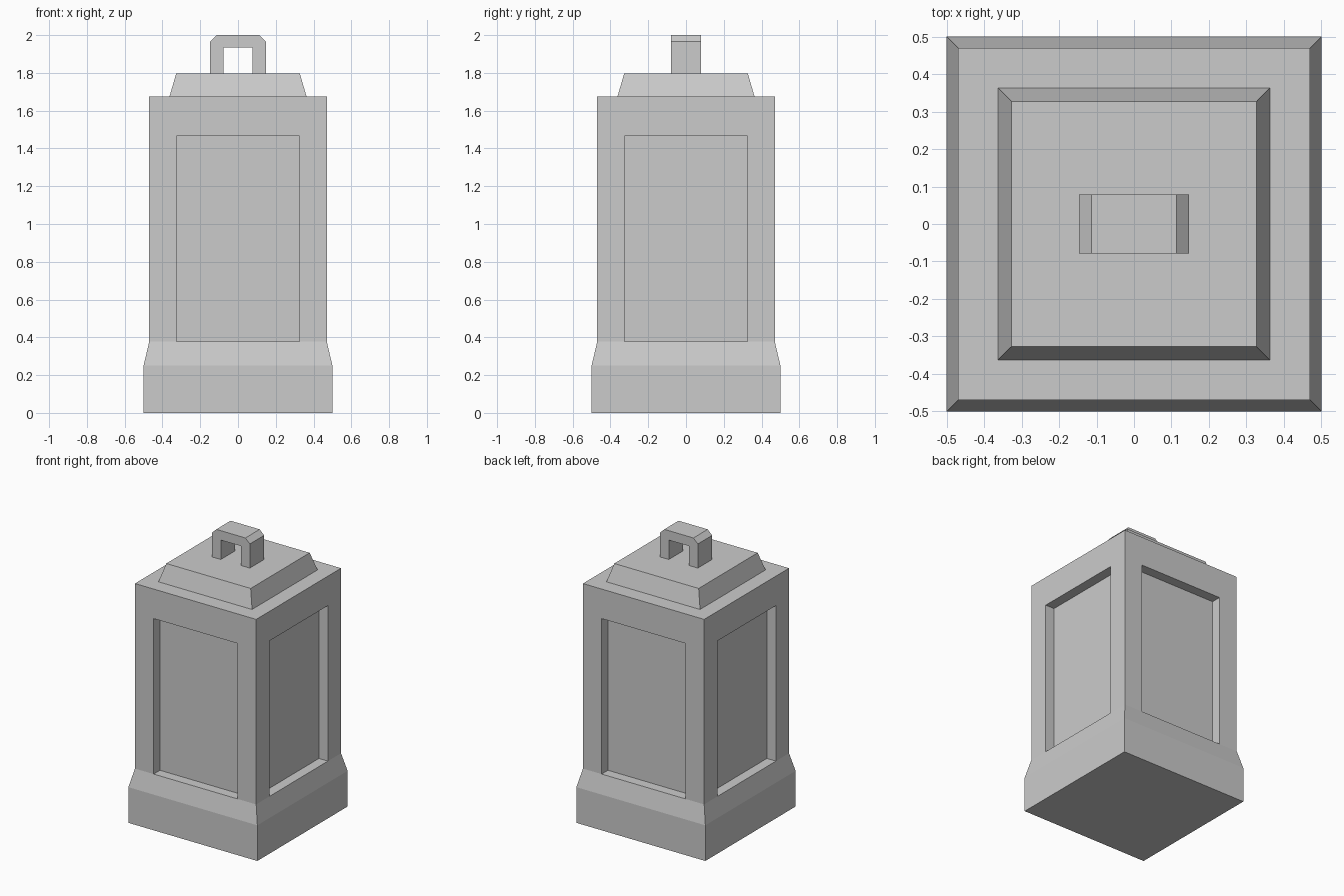
import bpy, bmesh
from math import pi
from mathutils import Matrix, Vector

if "Cube" in bpy.data.objects:
    bpy.data.objects.remove(bpy.data.objects["Cube"])

BASE, BODY, PANEL, BACK = 0.5, 0.47, 0.325, 0.4      # half widths / recess depth plane
Z_BASE, Z_FOOT, Z_HEAD, Z_TOP = 0.25, 0.377, 1.467, 1.674


def finish(name, bm):
    bmesh.ops.remove_doubles(bm, verts=bm.verts, dist=1e-5)
    bmesh.ops.recalc_face_normals(bm, faces=bm.faces)
    mesh = bpy.data.meshes.new(name)
    bm.to_mesh(mesh)
    bm.free()
    ob = bpy.data.objects.new(name, mesh)
    bpy.context.collection.objects.link(ob)
    return ob


def add_face(bm, pts):
    bm.faces.new([bm.verts.new(p) for p in pts])


# Lantern body: one side with recessed panel, repeated around the z axis
def lantern_body():
    bm = bmesh.new()
    b, w, p, k = BASE, BODY, PANEL, BACK
    z1, z2, z3, z4 = Z_BASE, Z_FOOT, Z_HEAD, Z_TOP
    side = [
        [(-b, -b, 0), (b, -b, 0), (b, -b, z1), (-b, -b, z1)],                # plinth
        [(-b, -b, z1), (b, -b, z1), (w, -w, z2), (p, -w, z2),
         (-p, -w, z2), (-w, -w, z2)],                                        # slope
        [(-p, -w, z3), (p, -w, z3), (w, -w, z4), (-w, -w, z4)],              # head rail
        [(-p, -k, z2), (p, -k, z2), (p, -k, z3), (-p, -k, z3)],              # pane
        [(-p, -w, z2), (p, -w, z2), (p, -k, z2), (-p, -k, z2)],              # sill
        [(-p, -w, z3), (p, -w, z3), (p, -k, z3), (-p, -k, z3)],              # lintel
    ]
    for s in (-1, 1):                                                        # stiles, jambs
        side.append([(s*w, -w, z2), (s*p, -w, z2), (s*p, -w, z3), (s*w, -w, z4)])
        side.append([(s*p, -w, z2), (s*p, -k, z2), (s*p, -k, z3), (s*p, -w, z3)])
    for i in range(4):
        rot = Matrix.Rotation(i * pi / 2, 3, 'Z')
        for pts in side:
            add_face(bm, [rot @ Vector(q) for q in pts])
    for h, z in ((b, 0), (w, z4)):                                           # bottom and top
        add_face(bm, [(-h, -h, z), (h, -h, z), (h, h, z), (-h, h, z)])
    return finish("lantern_body", bm)


# Tapered roof cap
def roof_cap():
    bm = bmesh.new()
    z_cap = 1.798
    bmesh.ops.create_cube(bm, size=2)
    for v in bm.verts:
        top = v.co.z > 0
        h = 0.327 if top else 0.363
        v.co = (v.co.x * h, v.co.y * h, z_cap if top else Z_TOP)
    return finish("roof_cap", bm)


# Carrying handle: chamfered arch profile extruded in y
def handle():
    bm = bmesh.new()
    half = [(0.078, 1.934), (0.078, 1.798), (0.147, 1.798), (0.147, 1.967), (0.113, 2.0)]
    outline = half + [(-x, z) for x, z in reversed(half)]
    face = bm.faces.new([bm.verts.new((x, -0.079, z)) for x, z in outline])
    ext = bmesh.ops.extrude_face_region(bm, geom=[face], use_keep_orig=True)
    bmesh.ops.translate(bm, vec=(0, 0.158, 0),
                        verts=[g for g in ext["geom"] if isinstance(g, bmesh.types.BMVert)])
    return finish("handle", bm)


lantern_body()
roof_cap()
handle()
